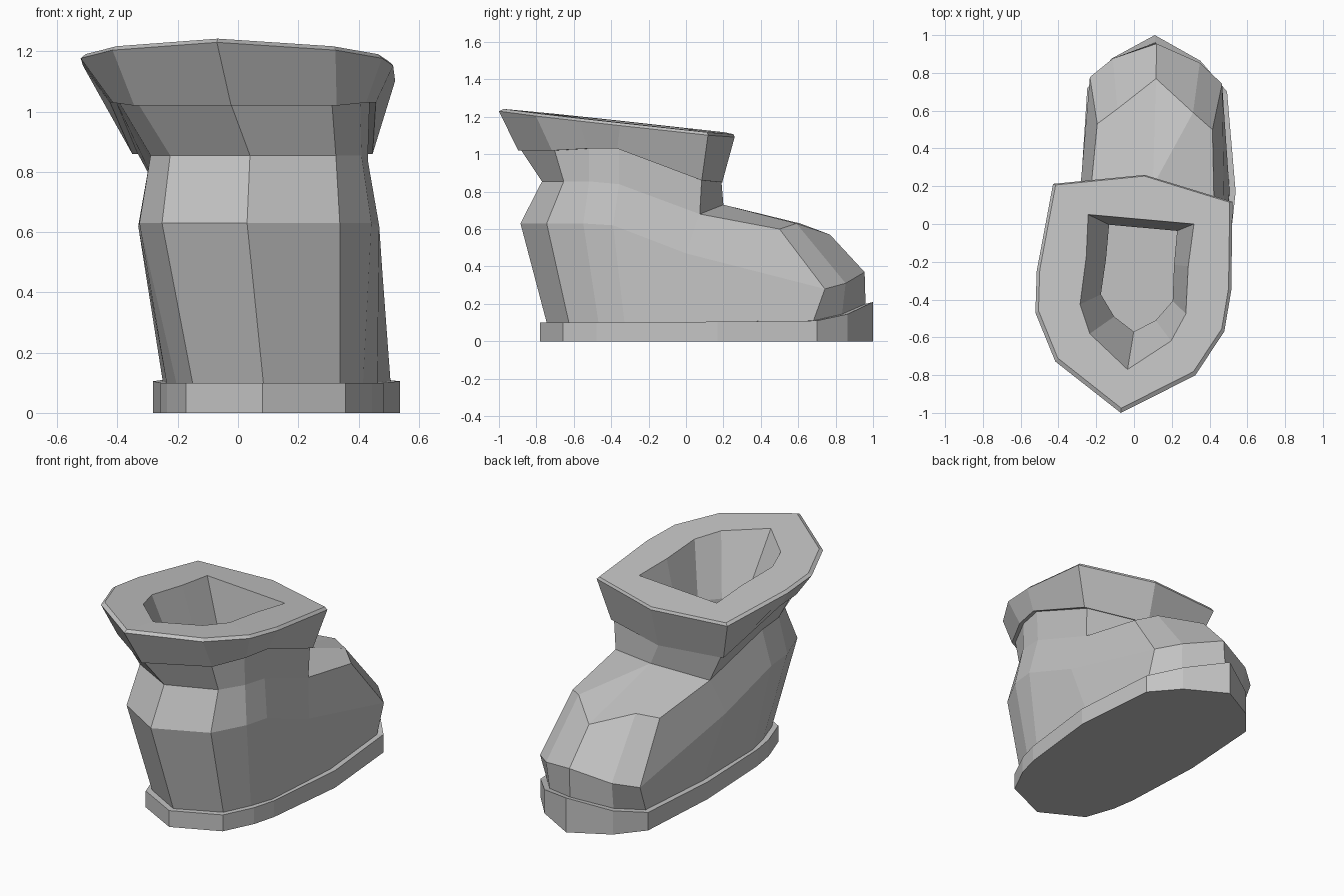
import bpy
import bmesh

# Remove the default cube
if "Cube" in bpy.data.objects:
    bpy.data.objects.remove(bpy.data.objects["Cube"], do_unlink=True)

# Single flat grey
grey = bpy.data.materials.new("plain grey")
grey.use_nodes = True
colour = (0.55, 0.55, 0.55, 1)
grey.diffuse_color = colour
grey.node_tree.nodes["Principled BSDF"].inputs["Base Color"].default_value = colour


def ring(half, centre, turn, bend=0.0):
    """Mirror a half outline (heel to toe) and skew it along the foot's axis."""
    outline = half + [(-u, y, z) for u, y, z in reversed(half[1:-1])]
    return [(centre + u + turn * y - bend * y * y, y - turn * u, z)
            for u, y, z in outline]


def add_face(bm, points):
    bm.faces.new([bm.verts.new(p) for p in points])


def loft(bm, rings):
    """Join neighbouring rings with quads."""
    for low, high in zip(rings, rings[1:]):
        count = len(low)
        for i in range(count):
            j = (i + 1) % count
            add_face(bm, (low[i], low[j], high[j], high[i]))


def finish(bm, name):
    bmesh.ops.remove_doubles(bm, verts=bm.verts, dist=0.0001)
    mesh = bpy.data.meshes.new(name)
    bm.to_mesh(mesh)
    bm.free()
    mesh.materials.append(grey)
    part = bpy.data.objects.new(name, mesh)
    bpy.context.collection.objects.link(part)
    return part


def on_slope(half, drop=0.0):
    """Place a flat outline on the tilted plane of the boot opening."""
    return [(u, y, 1.135 - 0.11 * y - drop) for u, y in half]


# Outlines, each running heel, side, toe
sole_half = [(0, -.78, .1), (.265, -.65, .1), (.34, -.47, .1), (.37, -.33, .1),
             (.41, .18, .105), (.37, .71, .11), (.235, .87, .145), (0, 1, .21)]
welt_half = [(0, -.745, .1), (.245, -.62, .1), (.31, -.46, .1), (.35, -.32, .1),
             (.378, .18, .105), (.34, .69, .11), (.22, .84, .145), (0, .96, .2)]
bulge_half = [(0, -.885, .63), (.295, -.73, .63), (.385, -.53, .63), (.4, -.37, .62),
              (.388, .02, .47), (.35, .76, .28), (.23, .865, .31), (0, .955, .37)]
ankle_half = [(0, -.77, .855), (.275, -.64, .855), (.35, -.5, .855), (.36, -.34, .84),
              (.33, .09, .68), (.305, .515, .6), (.2, .6, .63), (0, .77, .57)]
instep = (0, .2, .73)
neck_half = [(0, -.88, 1.02), (.32, -.68, 1.02), (.4, -.49, 1.03), (.42, -.33, 1.03),
             (.38, .11, .86), (0, .19, .85)]

sole_skew = (.125, .025, .04)
foot_skew = (.09, .05, .02)

# Sole: straight wall, flat bottom, narrow ledge up to the welt
sole_top = ring(sole_half, *sole_skew)
sole_base = [(x, y, 0) for x, y, z in sole_top]
welt = ring(welt_half, *sole_skew)
bm = bmesh.new()
loft(bm, [sole_base, sole_top, welt])
add_face(bm, sole_base[::-1])
finish(bm, "sole")

# Upper: body of the foot, top of the foot, and flaring neck
bm = bmesh.new()
bulge = ring(bulge_half, *foot_skew)
ankle = ring(ankle_half, *foot_skew)
loft(bm, [welt, bulge, ankle])
neck_base = ring(ankle_half[:5] + [instep], *foot_skew)
front = neck_base[5]
for span in ((4, 5, 6), (6, 7), (7, 8), (8, 9, 10)):
    add_face(bm, [ankle[i] for i in span] + [front])
neck_top = ring(neck_half, .04, .07)
loft(bm, [neck_base, neck_top])
finish(bm, "upper")

# Cuff: flared band with a thin bevelled rim, and a lining down to the insole
rim = [(0, -1), (.37, -.765), (.5, -.52), (.515, -.3), (.475, .165), (0, .26)]
hole = [(0, -.77), (.215, -.6), (.28, -.45), (.27, -.2), (.28, .025), (0, .025)]
throat = [(0, -.57), (.11, -.5), (.19, -.39), (.18, -.2), (.18, -.02), (0, -.02)]
cuff_base = ring([(u * 1.05, y * 1.02, z) for u, y, z in neck_half], .04, .07)
rim_inner = [(u * .97, y * .975) for u, y in rim]
lining = [ring([(u, y, z) for u, y in throat], .05, .09) for z in (.85, .3)]
bm = bmesh.new()
loft(bm, [neck_top, cuff_base,
          ring(on_slope(rim, .015), .03, .1),
          ring(on_slope(rim_inner), .03, .1),
          ring(on_slope(hole), .035, .09)] + lining)
add_face(bm, lining[-1])
finish(bm, "cuff")
